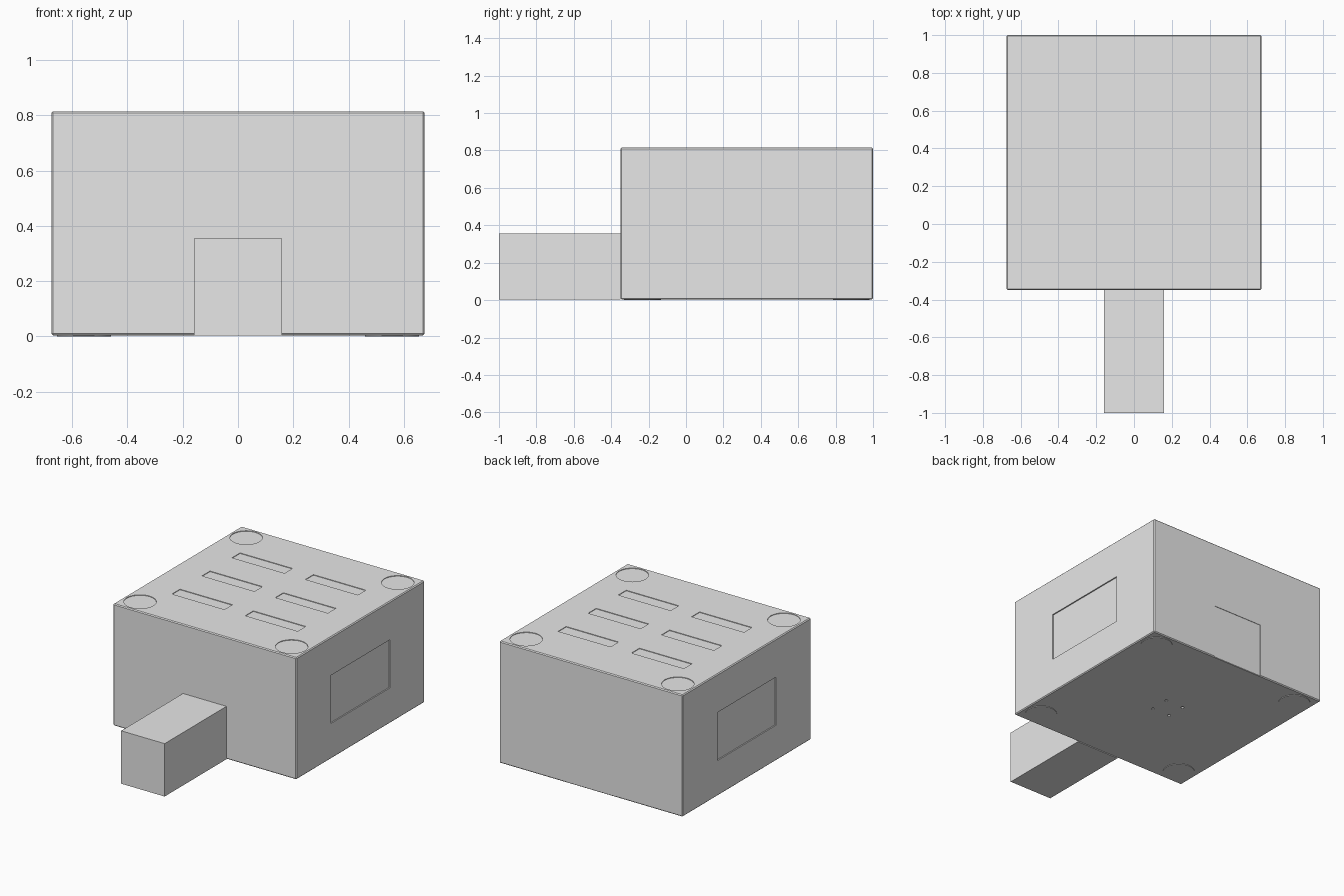
import bpy
from math import radians

if "Cube" in bpy.data.objects:
    bpy.data.objects.remove(bpy.data.objects["Cube"])

grey = bpy.data.materials.new("plain_grey")
grey.diffuse_color = (0.8, 0.8, 0.8, 1)
grey.use_nodes = True
grey.node_tree.nodes["Principled BSDF"].inputs["Base Color"].default_value = grey.diffuse_color

CY = 0.325                      # body centre along y
HALF = 0.675                    # body half width
BASE, TOP = 0.004, 0.815        # body underside and top


def block(name, lo, hi):
    """Axis-aligned box between two corners."""
    bpy.ops.mesh.primitive_cube_add(size=1)
    ob = bpy.context.object
    ob.name = name
    for v in ob.data.vertices:
        for i in range(3):
            v.co[i] = hi[i] if v.co[i] > 0 else lo[i]
    ob.data.materials.append(grey)
    return ob


def disc(name, x, y, z0, z1, radius, sides=48):
    """Upright cylinder from z0 to z1."""
    bpy.ops.mesh.primitive_cylinder_add(vertices=sides, radius=radius, depth=z1 - z0,
                                        location=(x, y, (z0 + z1) / 2))
    ob = bpy.context.object
    ob.name = name
    ob.data.materials.append(grey)
    return ob


# Box body with slim chamfered edges
body = block("box_body", (-HALF, CY - HALF, BASE), (HALF, CY + HALF, TOP))
bevel = body.modifiers.new("edge_chamfer", 'BEVEL')
bevel.width = 0.006
bevel.segments = 1

cutters = []

# Six shallow slots in the top, in two columns
for x in (-0.27, 0.27):
    for dy in (-0.316, 0, 0.316):
        y = CY + dy
        cutters.append(block("slot_cutter", (x - 0.193, y - 0.042, TOP - 0.004),
                             (x + 0.193, y + 0.042, TOP + 0.05)))

# Side panels, recessed
for s in (-1, 1):
    xs = sorted((s * (HALF - 0.008), s * (HALF + 0.05)))
    cutters.append(block("side_panel_cutter", (xs[0], CY - 0.31, 0.24), (xs[1], CY + 0.31, 0.56)))

# Rear panel, recessed
cutters.append(block("rear_panel_cutter", (-0.185, CY + HALF - 0.003, -0.05),
                     (0.185, CY + HALF + 0.05, 0.37)))

# Corner feet below, matching sockets on top, and small holes in the underside
for sx in (-1, 1):
    for sy in (-1, 1):
        x, y = sx * 0.558, CY + sy * 0.558
        foot = disc("foot", x, y, 0, BASE + 0.004, 0.098)
        bpy.ops.object.shade_smooth_by_angle(angle=radians(30))
        cutters.append(disc("socket_cutter", x, y, TOP - 0.004, TOP + 0.05, 0.098))
        cutters.append(disc("hole_cutter", sx * 0.065, CY + sy * 0.065,
                            -0.05, BASE + 0.008, 0.01, 16))

# Cut every recess into the body
for c in cutters:
    cut = body.modifiers.new("recess", 'BOOLEAN')
    cut.operation = 'DIFFERENCE'
    cut.solver = 'EXACT'
    cut.object = c
    c.hide_render = True
bpy.ops.object.select_all(action='DESELECT')
bpy.context.view_layer.objects.active = body
body.select_set(True)
for m in list(body.modifiers):
    bpy.ops.object.modifier_apply(modifier=m.name)
for c in cutters:
    bpy.data.objects.remove(c, do_unlink=True)

# Entrance tunnel at the front
block("entrance_tunnel", (-0.16, -1.0, 0.003), (0.16, CY - HALF, 0.355))
